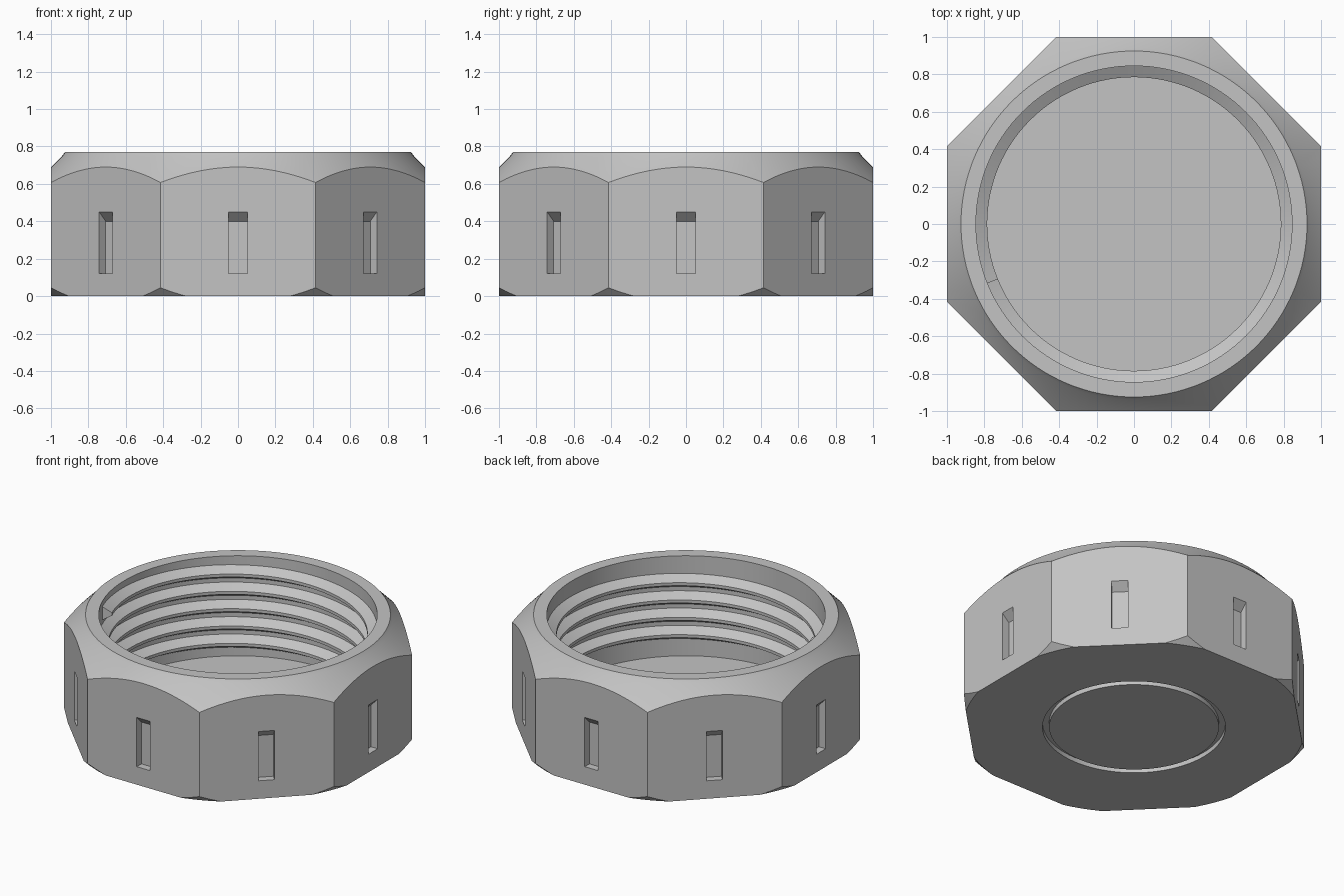
import bpy, bmesh, math
from mathutils import Matrix, Vector

if "Cube" in bpy.data.objects:
    bpy.data.objects.remove(bpy.data.objects["Cube"])

SEGMENTS = 128
BORE, CREST, FLOOR, TOP = 0.845, 0.785, 0.10, 0.77
PITCH, TURNS = 0.116, 4.5

grey = bpy.data.materials.new("plain grey")
grey.use_nodes = True
grey.diffuse_color = (0.55, 0.55, 0.55, 1)
grey.node_tree.nodes["Principled BSDF"].inputs["Base Color"].default_value = grey.diffuse_color


def make_object(name, bm):
    bmesh.ops.recalc_face_normals(bm, faces=bm.faces)
    mesh = bpy.data.meshes.new(name)
    bm.to_mesh(mesh)
    bm.free()
    mesh.materials.append(grey)
    obj = bpy.data.objects.new(name, mesh)
    bpy.context.collection.objects.link(obj)
    return obj


def lathe(name, profile):
    bm = bmesh.new()
    verts = [bm.verts.new((r, 0, z)) for r, z in profile]
    edges = [bm.edges.new(pair) for pair in zip(verts, verts[1:])]
    bmesh.ops.spin(bm, geom=verts + edges, cent=(0, 0, 0), axis=(0, 0, 1),
                   angle=math.tau, steps=SEGMENTS, use_merge=True)
    bmesh.ops.remove_doubles(bm, verts=bm.verts, dist=1e-5)
    return make_object(name, bm)


def extrude(bm, points, offset):
    face = bm.faces.new([bm.verts.new(p) for p in points])
    new = bmesh.ops.extrude_face_region(bm, geom=[face])["geom"]
    moved = [v for v in new if isinstance(v, bmesh.types.BMVert)]
    bmesh.ops.translate(bm, verts=moved, vec=offset)


def cut(target, cutter, operation):
    mod = target.modifiers.new(cutter.name, "BOOLEAN")
    mod.object, mod.operation, mod.solver = cutter, operation, "EXACT"
    cutter.hide_render = True
    bpy.context.view_layer.update()
    result = target.evaluated_get(bpy.context.evaluated_depsgraph_get())
    mesh = bpy.data.meshes.new_from_object(result)
    target.modifiers.clear()
    target.data = mesh
    bpy.data.objects.remove(cutter)


# Turned cup: grooved base, chamfered outside, rim, bore and floor
cap = lathe("cap_body", [
    (0, 0), (0.515, 0), (0.515, 0.03), (0.555, 0.03), (0.555, 0), (1.038, 0),
    (1.12, 0.082), (1.12, 0.57), (0.94, 0.75), (0.925, TOP),
    (BORE, TOP), (BORE, FLOOR), (0, FLOOR)])

# Octagonal outside
bm = bmesh.new()
corner = 1 / math.cos(math.pi / 8)
angles = [math.pi / 8 + i * math.pi / 4 for i in range(8)]
extrude(bm, [(corner * math.cos(a), corner * math.sin(a), -0.2) for a in angles], Vector((0, 0, 1.4)))
cut(cap, make_object("octagon_cutter", bm), "INTERSECT")

# One slot with a sloped top in each flat
bm = bmesh.new()
slot = [(0.95, 0.12), (1.1, 0.12), (1.1, 0.55), (0.95, 0.40)]
for i in range(8):
    turn = Matrix.Rotation(i * math.pi / 4, 3, "Z")
    extrude(bm, [turn @ Vector((r, -0.05, z)) for r, z in slot], turn @ Vector((0, 0.1, 0)))
cut(cap, make_object("slot_cutter", bm), "DIFFERENCE")

# Right-hand internal thread, swept down from its upper end
bm = bmesh.new()
ridge = [(BORE + 0.01, -0.05), (CREST, -0.01), (CREST, 0.01), (BORE + 0.01, 0.05)]
rings = []
for i in range(int(TURNS * SEGMENTS) + 1):
    turns = i / SEGMENTS
    a = math.radians(202) - turns * math.tau
    z = 0.69 - turns * PITCH
    rings.append([bm.verts.new((r * math.cos(a), r * math.sin(a), z + dz)) for r, dz in ridge])
for low, high in zip(rings, rings[1:]):
    for j in range(4):
        k = (j + 1) % 4
        bm.faces.new((low[j], low[k], high[k], high[j]))
bm.faces.new(rings[0])
bm.faces.new(rings[-1])
thread = make_object("inner_thread", bm)

# Smooth the round surfaces, keep the machined edges crisp
for obj in (cap, thread):
    bpy.ops.object.select_all(action="DESELECT")
    obj.select_set(True)
    bpy.context.view_layer.objects.active = obj
    bpy.ops.object.shade_smooth_by_angle(angle=math.radians(20))
